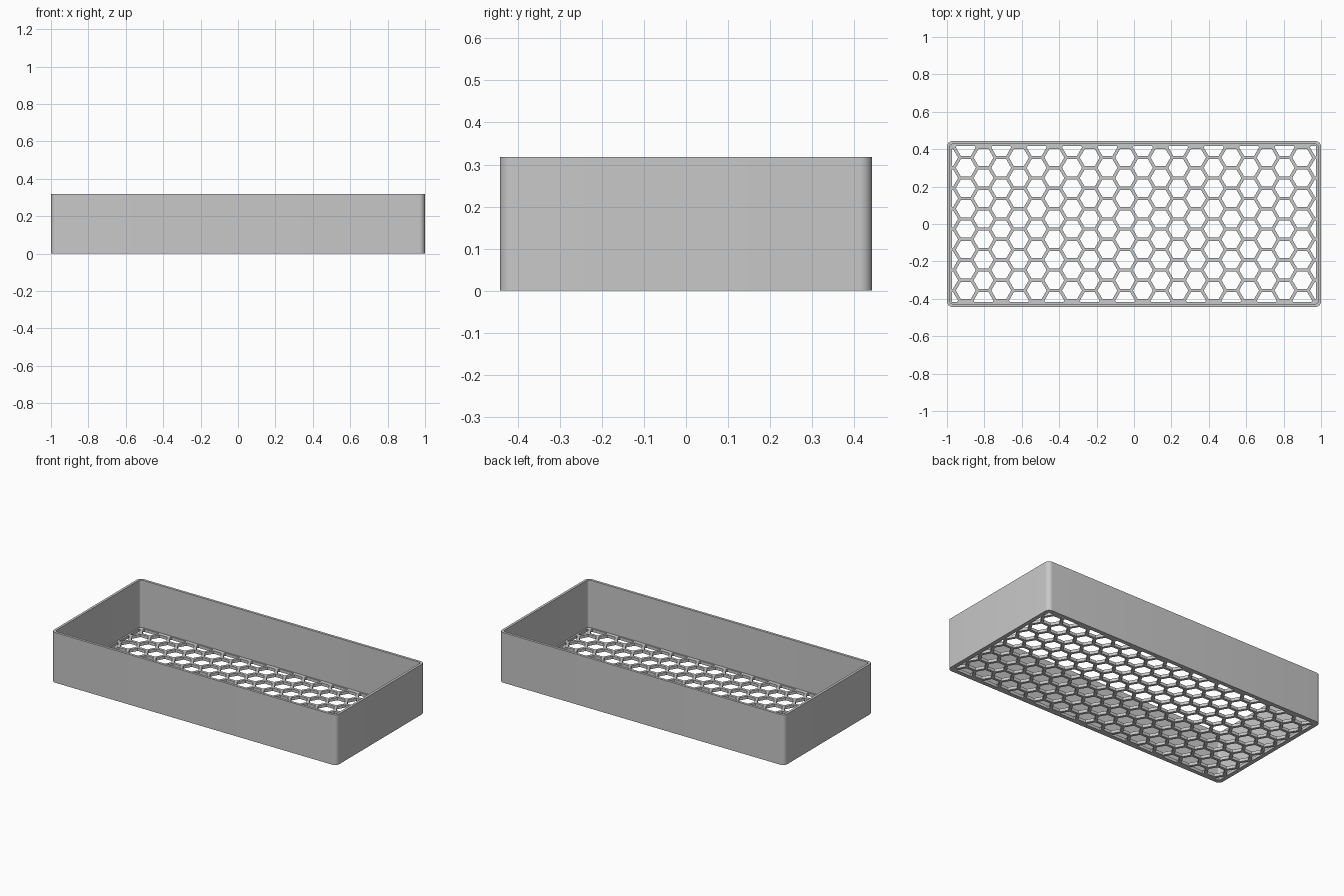
import bpy, bmesh, math
from mathutils import Matrix, Vector

if "Cube" in bpy.data.objects:
    bpy.data.objects.remove(bpy.data.objects["Cube"])

HALF_X, HALF_Y, HEIGHT = 1.0, 0.443, 0.318
WALL, RIM, RADIUS = 0.016, 0.026, 0.03
FLOOR = 0.018
PITCH, RIB = 0.1093, 0.017
STEP = PITCH * math.sqrt(3) / 2

grey = bpy.data.materials.new("grey plastic")
grey.use_nodes = True
colour = (0.58, 0.58, 0.58, 1)
grey.diffuse_color = colour
grey.node_tree.nodes["Principled BSDF"].inputs["Base Color"].default_value = colour


def rounded_rect(inset, segments=8):
    """Outline of the tray, moved inwards by inset."""
    r = RADIUS - inset
    cx, cy = HALF_X - RADIUS, HALF_Y - RADIUS
    corners = [(cx, cy), (-cx, cy), (-cx, -cy), (cx, -cy)]
    points = []
    for i, (x, y) in enumerate(corners):
        for k in range(segments + 1):
            a = (i + k / segments) * math.pi / 2
            points.append((x + r * math.cos(a), y + r * math.sin(a)))
    return points


def ring(bm, outline, z):
    return [bm.verts.new((x, y, z)) for x, y in outline]


def bridge(bm, a, b):
    n = len(a)
    for i in range(n):
        j = (i + 1) % n
        bm.faces.new((a[i], a[j], b[j], b[i]))


def finish(bm, name):
    bmesh.ops.recalc_face_normals(bm, faces=bm.faces)
    mesh = bpy.data.meshes.new(name)
    bm.to_mesh(mesh)
    bm.free()
    mesh.materials.append(grey)
    obj = bpy.data.objects.new(name, mesh)
    bpy.context.collection.objects.link(obj)
    return obj


def activate(obj):
    bpy.ops.object.select_all(action='DESELECT')
    obj.select_set(True)
    bpy.context.view_layer.objects.active = obj


# Side walls: a closed band with rounded corners
bm = bmesh.new()
outer, inner = rounded_rect(0), rounded_rect(WALL)
loops = [ring(bm, outer, 0), ring(bm, outer, HEIGHT),
         ring(bm, inner, HEIGHT), ring(bm, inner, 0)]
for i in range(4):
    bridge(bm, loops[i], loops[(i + 1) % 4])
walls = finish(bm, "tray_walls")

# Floor plate inside the walls
bm = bmesh.new()
low, high = ring(bm, inner, 0), ring(bm, inner, FLOOR)
bridge(bm, low, high)
bm.faces.new(low)
bm.faces.new(high)
floor = finish(bm, "honeycomb_floor")

# Honeycomb cutter: staggered hexagons trimmed to the rim, then extruded
bm = bmesh.new()
size = (PITCH - RIB) / math.sqrt(3)
for col in range(-11, 11):
    shift = PITCH / 4 if col % 2 else -PITCH / 4
    for row in range(-5, 6):
        place = Matrix.Translation(((col + 0.5) * STEP, row * PITCH + shift, -0.05))
        bmesh.ops.create_circle(bm, cap_ends=True, segments=6, radius=size,
                                matrix=place @ Matrix.Rotation(math.pi / 2, 4, 'Z')
                                @ Matrix.Rotation(math.pi / 6, 4, 'Z')
                                @ Matrix.Rotation(-math.pi / 6, 4, 'Z')
                                @ Matrix.Rotation(math.pi / 2, 4, 'Z'))
# Turn every hexagon so that it points along x
for face in bm.faces:
    c = face.calc_center_median()
    for k, v in enumerate(face.verts):
        a = k * math.pi / 3
        v.co = c + Vector((math.cos(a), math.sin(a), 0)) * size
for axis, limit in ((Vector((1, 0, 0)), HALF_X - RIM), (Vector((0, 1, 0)), HALF_Y - RIM)):
    for side in (1, -1):
        bmesh.ops.bisect_plane(bm, geom=bm.verts[:] + bm.edges[:] + bm.faces[:],
                               plane_co=axis * limit * side, plane_no=axis * side,
                               clear_outer=True)
tiny = [f for f in bm.faces if f.calc_area() < 0.0001]
bmesh.ops.delete(bm, geom=tiny, context='FACES')
grown = bmesh.ops.extrude_face_region(bm, geom=bm.faces[:], use_keep_orig=True)
bmesh.ops.translate(bm, vec=(0, 0, 0.1),
                    verts=[g for g in grown["geom"] if isinstance(g, bmesh.types.BMVert)])
cutter = finish(bm, "honeycomb_cutter")
cutter.hide_render = True

# Cut the holes and discard the cutter
cut = floor.modifiers.new("holes", 'BOOLEAN')
cut.operation = 'DIFFERENCE'
cut.solver = 'EXACT'
cut.object = cutter
activate(floor)
bpy.ops.object.modifier_apply(modifier=cut.name)
bpy.data.objects.remove(cutter)

activate(walls)
bpy.ops.object.shade_smooth_by_angle(angle=math.radians(30))
